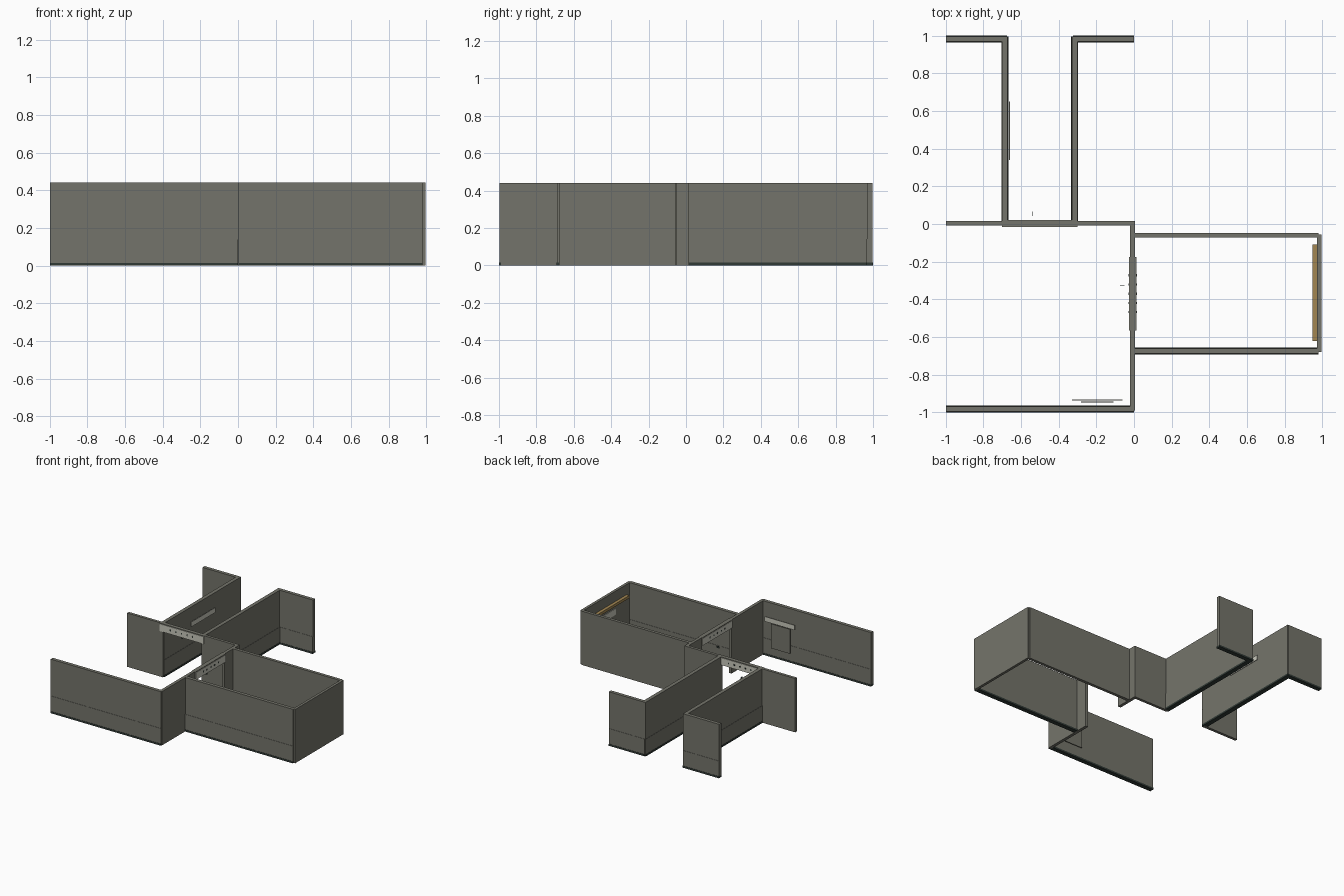
import bpy
import bmesh
from mathutils import Vector

default = bpy.data.objects.get("Cube")
if default:
    bpy.data.objects.remove(default, do_unlink=True)

HEIGHT = 0.44
RAIL = 0.14
SKIRT = 0.015


def material(name, r, g, b):
    m = bpy.data.materials.new(name)
    m.use_nodes = True
    m.diffuse_color = (r, g, b, 1)
    bsdf = next(n for n in m.node_tree.nodes if n.type == "BSDF_PRINCIPLED")
    bsdf.inputs["Base Color"].default_value = (r, g, b, 1)
    return m


wall_grey = material("wall grey", 0.175, 0.175, 0.145)
base_dark = material("skirting dark green", 0.03, 0.042, 0.036)
plate_light = material("plate pale grey", 0.58, 0.58, 0.50)
shelf_tan = material("shelf tan", 0.36, 0.24, 0.085)


def box(name, x, y, z, mat):
    """Box from its ranges along the three axes."""
    bm = bmesh.new()
    bmesh.ops.create_cube(bm, size=1)
    size = Vector((x[1] - x[0], y[1] - y[0], z[1] - z[0]))
    centre = Vector((x[0] + x[1], y[0] + y[1], z[0] + z[1])) / 2
    for v in bm.verts:
        v.co = Vector(a * b for a, b in zip(v.co, size)) + centre
    mesh = bpy.data.meshes.new(name)
    bm.to_mesh(mesh)
    bm.free()
    mesh.materials.append(mat)
    obj = bpy.data.objects.new(name, mesh)
    bpy.context.collection.objects.link(obj)
    return obj


def grow(span, d):
    return (span[0] - d, span[1] + d)


def plain_wall(name, x, y):
    box(name, x, y, (0, HEIGHT), wall_grey)


def panelled_wall(name, x, y):
    """Wall with a slightly thicker lower panel and a dark skirting."""
    along_x = x[1] - x[0] > y[1] - y[0]
    dx, dy = (0, 0.002) if along_x else (0.002, 0)
    box(name, x, y, (RAIL, HEIGHT), wall_grey)
    box(name + "_lower_panel", grow(x, dx), grow(y, dy), (SKIRT, RAIL), wall_grey)
    box(name + "_skirting", grow(x, dx * 2), grow(y, dy * 2), (0, SKIRT), base_dark)


def header(name, x, y):
    """Door header with a pale studded plate on both long sides."""
    low = HEIGHT - 0.065
    box(name, x, y, (low, HEIGHT), wall_grey)
    along_x = x[1] - x[0] > y[1] - y[0]
    span, thick = (x, y) if along_x else (y, x)
    for label, side, out in (("a", thick[0], -1), ("b", thick[1], 1)):
        def fixed(a, b, z, part, mat, depth):
            across = sorted((side, side + out * depth))
            ranges = ((a, b), across) if along_x else (across, (a, b))
            box(f"{name}_{part}_{label}", *ranges, z, mat)
        fixed(span[0], span[1], (low, HEIGHT - 0.006), "plate", plate_light, 0.003)
        for i in range(5):
            c = span[0] + (span[1] - span[0]) * (i + 2) / 8
            fixed(c - 0.006, c + 0.006, (low + 0.025, low + 0.037),
                  f"stud_{i}", base_dark, 0.004)


# Corridor walls with end returns
panelled_wall("corridor_right_wall", (-0.70, -0.67), (0, 0.995))
panelled_wall("corridor_left_wall", (-0.33, -0.30), (0, 0.995))
panelled_wall("corridor_right_return", (-0.998, -0.675), (0.968, 0.996))
panelled_wall("corridor_left_return", (-0.325, 0), (0.968, 0.996))

# Hall walls around the two doorways
plain_wall("hall_back_wall_right", (-0.998, -0.675), (-0.008, 0.015))
plain_wall("hall_back_wall_left", (-0.325, 0.005), (-0.008, 0.015))
plain_wall("hall_side_wall_back", (-0.02, 0.005), (-0.18, 0.015))
plain_wall("hall_side_wall_front", (-0.02, 0.005), (-0.99, -0.56))
panelled_wall("hall_front_wall", (-0.998, 0), (-0.996, -0.968))
header("corridor_door_header", (-0.70, -0.30), (-0.013, 0.018))
header("room_door_header", (-0.024, 0.011), (-0.565, -0.175))

# Side room
plain_wall("room_back_wall", (0, 0.98), (-0.072, -0.047))
panelled_wall("room_front_wall", (0, 0.98), (-0.688, -0.660))
plain_wall("room_end_wall", (0.972, 0.994), (-0.68, -0.055))

# Shelf and sign in the side room
box("room_shelf", (0.947, 0.972), (-0.62, -0.11), (0.335, 0.357), shelf_tan)
box("room_sign", (0.967, 0.972), (-0.475, -0.255), (0.25, 0.30), plate_light)

# Hall board with its sign strip
box("hall_board", (-0.28, -0.11), (-0.948, -0.942), (0.085, 0.285), wall_grey)
box("hall_sign", (-0.33, -0.06), (-0.936, -0.932), (0.295, 0.335), plate_light)

# Corridor sign strip
box("corridor_sign", (-0.662, -0.658), (0.34, 0.65), (0.285, 0.325), plate_light)

# Small door handles
box("corridor_door_handle", (-0.542, -0.538), (0.042, 0.066), (0.33, 0.345), base_dark)
box("room_door_handle", (-0.075, -0.05), (-0.327, -0.323), (0.31, 0.325), base_dark)
